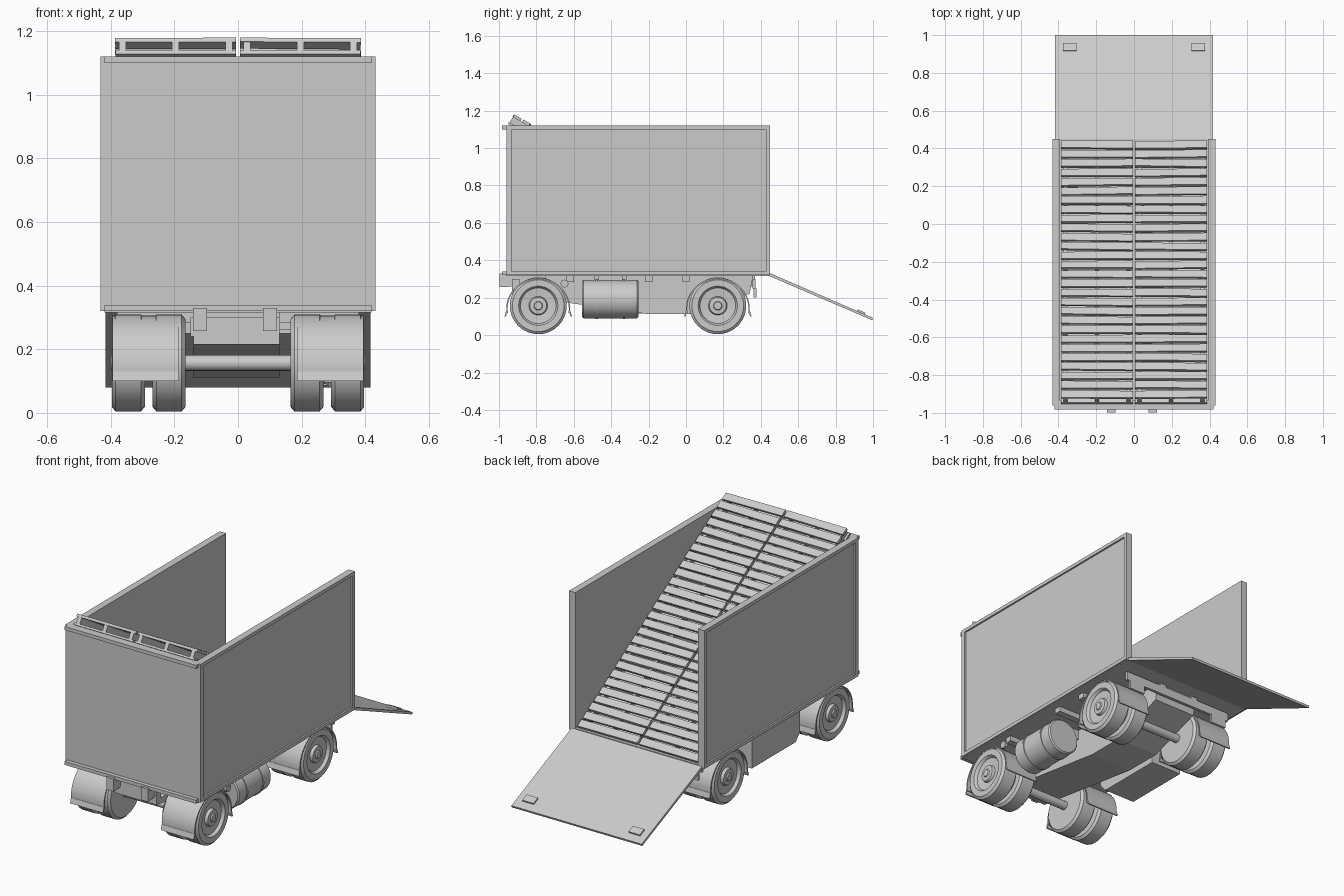
import bpy, bmesh, math, random
from mathutils import Matrix, Vector

random.seed(4)
if "Cube" in bpy.data.objects:
    bpy.data.objects.remove(bpy.data.objects["Cube"])

grey = bpy.data.materials.new("plain grey")
grey.use_nodes = True
COLOUR = (0.6, 0.6, 0.6, 1)
grey.diffuse_color = COLOUR
grey.node_tree.nodes["Principled BSDF"].inputs["Base Color"].default_value = COLOUR


def finish(name, bm, smooth=False):
    bmesh.ops.recalc_face_normals(bm, faces=bm.faces)
    me = bpy.data.meshes.new(name)
    bm.to_mesh(me)
    bm.free()
    me.materials.append(grey)
    ob = bpy.data.objects.new(name, me)
    bpy.context.collection.objects.link(ob)
    if smooth:
        bpy.ops.object.select_all(action='DESELECT')
        ob.select_set(True)
        bpy.context.view_layer.objects.active = ob
        bpy.ops.object.shade_smooth_by_angle(angle=math.radians(35))
    return ob


def add_box(bm, x, y, z, turn=0.0):
    """Add a box spanning the given ranges, turned a little about its normal."""
    c = Vector([(r[0] + r[1]) / 2 for r in (x, y, z)])
    s = [r[1] - r[0] for r in (x, y, z)]
    m = Matrix.Translation(c) @ Matrix.Rotation(turn, 4, 'Z') @ Matrix.Diagonal((*s, 1))
    return bmesh.ops.create_cube(bm, size=1, matrix=m)["verts"]


def box(name, x, y, z):
    bm = bmesh.new()
    add_box(bm, x, y, z)
    return finish(name, bm)


def extrude_x(name, outline, x0, x1, smooth=False):
    """Extrude a closed (y, z) outline from x0 to x1."""
    bm = bmesh.new()
    f = bm.faces.new([bm.verts.new((x0, y, z)) for y, z in outline])
    g = bmesh.ops.extrude_face_region(bm, geom=[f])["geom"]
    bmesh.ops.translate(bm, vec=(x1 - x0, 0, 0),
                        verts=[v for v in g if isinstance(v, bmesh.types.BMVert)])
    return finish(name, bm, smooth)


def lathe(name, profile, axis, centre, steps=40):
    """Spin an (along, radius) profile about the x or y axis."""
    bm = bmesh.new()
    vec = Vector((1, 0, 0)) if axis == 'X' else Vector((0, 1, 0))
    c = Vector(centre)
    vs = [bm.verts.new(c + vec * a + Vector((0, 0, r))) for a, r in profile]
    es = [bm.edges.new(p) for p in zip(vs, vs[1:])]
    bmesh.ops.spin(bm, geom=vs + es, cent=c, axis=vec, angle=math.tau, steps=steps)
    bmesh.ops.remove_doubles(bm, verts=bm.verts, dist=1e-5)
    return finish(name, bm, True)


# Cargo body: floor, front wall with rims, framed side walls
FRONT, BACK, LOW, TOP = -0.96, 0.45, 0.32, 1.12
box("floor", (-0.42, 0.42), (FRONT, BACK), (0.315, 0.335))
box("front_wall", (-0.42, 0.42), (FRONT, -0.935), (LOW, TOP))
box("front_top_rim", (-0.42, 0.42), (-0.983, FRONT), (1.1, TOP))
box("front_bottom_rim", (-0.42, 0.42), (-0.983, FRONT), (LOW, 0.34))
for side, s in (("left", 1), ("right", -1)):
    box(side + "_wall", sorted((s * 0.392, s * 0.422)), (FRONT, BACK), (LOW, TOP))
    bm = bmesh.new()
    edge = sorted((s * 0.42, s * 0.432))
    for z in ((LOW, 0.34), (1.1, TOP)):
        add_box(bm, edge, (FRONT, BACK), z)
    for y in ((FRONT, -0.932), (0.428, BACK)):
        add_box(bm, edge, y, (0.34, 1.1))
    finish(side + "_wall_frame", bm)

# Lowered tail ramp with two foot pads
extrude_x("tail_ramp", [(0.44, 0.335), (1.0, 0.092), (0.995, 0.08), (0.44, 0.318)], -0.417, 0.417)
tilt = math.atan2(0.243, 0.56)
for x in (-0.34, 0.34):
    pad = box("ramp_pad", (-0.036, 0.036), (-0.022, 0.022), (0, 0.01))
    pad.location = (x, 0.935, 0.119)
    pad.rotation_euler.x = -tilt

# Sloping deck of wooden pallets, two wide and four long
rise, run = 0.84, 1.37
length = math.hypot(rise, run)
rows, per_pallet = 28, 7
pitch = length / rows
slats, stringers, under = bmesh.new(), bmesh.new(), bmesh.new()
for x0, x1 in ((-0.386, -0.006), (0.006, 0.386)):
    for i in range(rows):
        y = i * pitch
        j = random.uniform(-0.004, 0.004)
        vs = add_box(slats, (x0, x1), (y + 0.003, y + pitch - 0.011), (-0.016, j / 2),
                     random.uniform(-0.012, 0.012))
        for v in vs:
            v.co.y += random.uniform(-0.002, 0.002)
    for p in range(rows // per_pallet):
        a = p * per_pallet * pitch
        b = min(a + per_pallet * pitch - 0.01, length - 0.08)
        for xs in (x0 + 0.012, (x0 + x1) / 2 - 0.011, x1 - 0.034):
            add_box(stringers, (xs, xs + 0.022), (a + 0.004, b), (-0.05, -0.014))
        for k in range(3):
            y = a + k * (b - a - 0.05) / 2
            add_box(under, (x0, x1), (y, y + 0.05), (-0.062, -0.05))
for name, bm in (("deck_slats", slats), ("pallet_stringers", stringers), ("pallet_base_boards", under)):
    ob = finish(name, bm)
    ob.location = (0, -0.92, 1.182)
    ob.rotation_euler.x = -math.atan2(rise, run)

# Chassis: tapered centre beam, rails and cross members
extrude_x("chassis_beam", [(-0.93, 0.24), (-0.93, 0.215), (-0.2, 0.112), (0.02, 0.112),
                           (0.34, 0.22), (0.36, 0.32), (-0.75, 0.32), (-0.75, 0.24)], -0.14, 0.13)
for x in (-0.12, 0.1):
    box("front_bracket", (x - 0.022, x + 0.022), (-0.998, -0.95), (0.257, 0.33))
    box("chassis_rail", (x - 0.02, x + 0.02), (-0.95, 0.37), (0.26, LOW))
box("front_cross_member", (-0.15, 0.13), (-0.93, -0.89), (0.24, 0.3))
box("rear_light_bar", (-0.36, 0.36), (0.355, 0.372), (0.25, 0.3))
for x in (-0.29, 0.29):
    box("tail_lamp", (x - 0.05, x + 0.05), (0.362, 0.376), (0.2, 0.25))
for y in (-0.62, -0.2, 0.0):
    box("floor_cross_member", (-0.38, 0.38), (y - 0.02, y + 0.02), (0.285, LOW))

# Twin wheels and curved mudguards on two axles
tyre = [(-0.052, 0.0), (-0.052, 0.1), (-0.052, 0.138), (-0.04, 0.152), (0.04, 0.152),
        (0.052, 0.138), (0.052, 0.105), (0.046, 0.1), (0.035, 0.095), (0.03, 0.05),
        (0.046, 0.045), (0.048, 0.024), (0.054, 0.02), (0.054, 0.0)]
for axle, y in (("front", -0.79), ("rear", 0.17)):
    zc = 0.157
    lathe(axle + "_axle", [(-0.3, 0.0), (-0.3, 0.025), (0.3, 0.025), (0.3, 0.0)], 'X', (0, y, zc), 16)
    for side, s in (("left", 1), ("right", -1)):
        for pos, x in (("outer", 0.345), ("inner", 0.217)):
            lathe(f"{axle}_{side}_{pos}_wheel", [(a * s, r) for a, r in tyre], 'X',
                  (s * x, y, zc))
        arc = [math.radians(-8 + 196 * i / 24) for i in range(25)]
        ring = [(y + r * 1.03 * math.cos(t), 0.14 + r * math.sin(t))
                for r, ts in ((0.166, arc), (0.159, arc[::-1])) for t in ts]
        flap = extrude_x(f"{axle}_{side}_mudguard", ring, s * 0.185, s * 0.395, True)
        for e, d in (("front", -1), ("rear", 1)):
            yy = y + d * 0.168
            extrude_x(f"{axle}_{side}_{e}_flap",
                      [(yy - 0.004, 0.13), (yy + 0.004, 0.13),
                       (yy + 0.004 + d * 0.008, 0.1), (yy - 0.004 + d * 0.008, 0.1)],
                      s * 0.185, s * 0.395)

# Side tank with straps and filler cap, and a storage box opposite
tank = (0.29, -0.405, 0.192)
lathe("side_tank", [(-0.15, 0), (-0.15, 0.096), (-0.143, 0.103), (0.143, 0.103),
                    (0.15, 0.096), (0.15, 0)], 'Y', tank)
for d in (-0.072, 0.074):
    lathe("tank_strap", [(d - 0.006, 0.1), (d - 0.006, 0.107), (d + 0.006, 0.107),
                         (d + 0.006, 0.1)], 'Y', tank)
    box("tank_hanger", (0.13, 0.3), (tank[1] + d - 0.012, tank[1] + d + 0.012), (0.26, LOW))
lathe("side_lamp", [(0, 0), (0, 0.022), (0.02, 0.022), (0.02, 0)], 'X', (0.375, -0.65, 0.275), 8)
extrude_x("storage_box", [(-0.5, 0.16), (-0.46, 0.115), (-0.06, 0.115), (-0.06, LOW),
                          (-0.5, LOW)], -0.38, -0.18)
